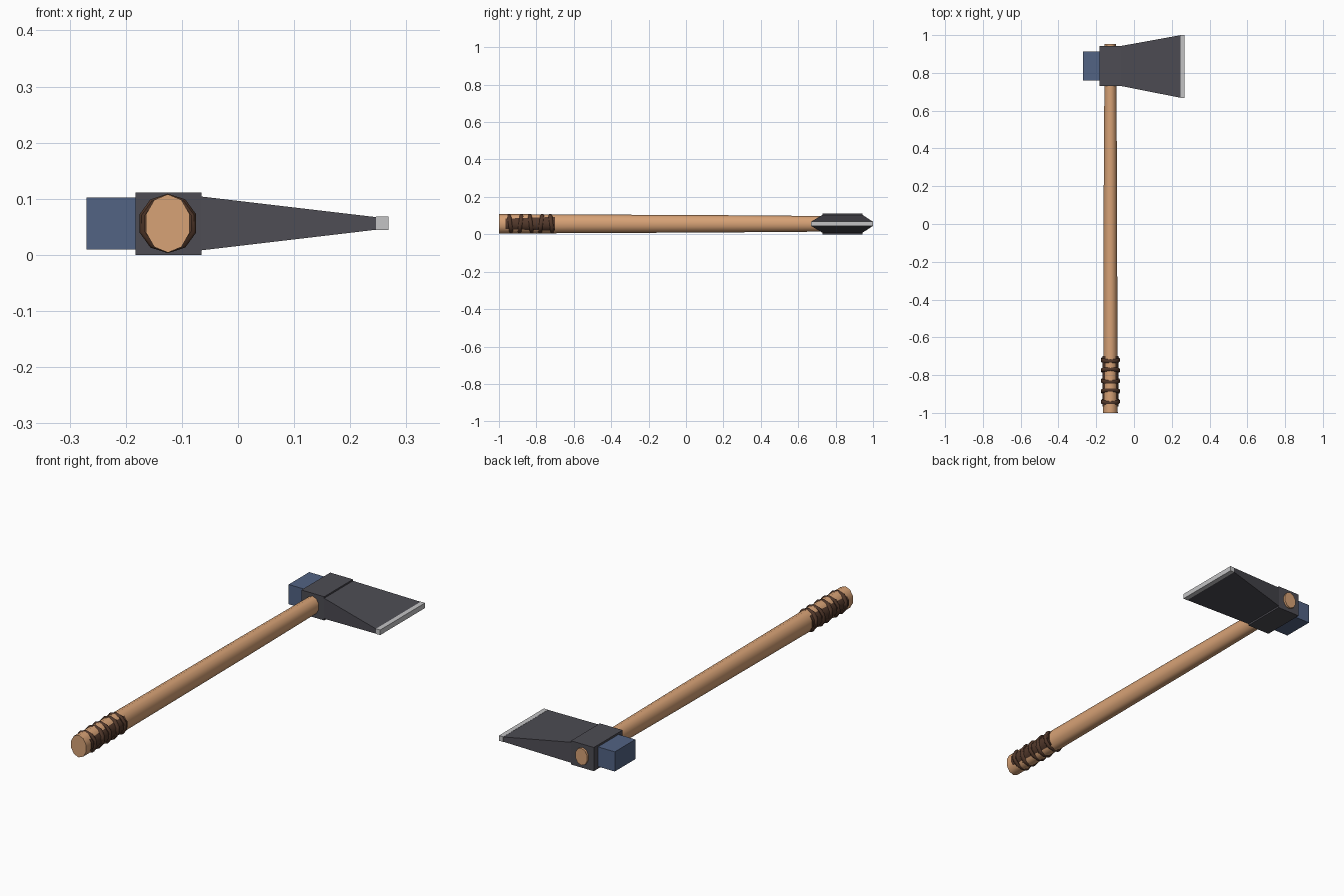
import bpy, bmesh, math
from mathutils import Vector

if "Cube" in bpy.data.objects:
    bpy.data.objects.remove(bpy.data.objects["Cube"])

CX, CZ = -0.125, 0.056   # handle axis


def material(name, rgb):
    m = bpy.data.materials.new(name)
    m.diffuse_color = (*rgb, 1)
    m.use_nodes = True
    m.node_tree.nodes["Principled BSDF"].inputs["Base Color"].default_value = m.diffuse_color
    return m


wood = material("light_wood", (0.68, 0.36, 0.18))
leather = material("dark_leather", (0.085, 0.040, 0.024))
steel = material("dark_steel", (0.075, 0.073, 0.088))
blue = material("blue_steel", (0.085, 0.125, 0.23))
bright = material("bright_edge", (0.55, 0.55, 0.56))


def make(name, bm, mat, smooth=None):
    bmesh.ops.recalc_face_normals(bm, faces=bm.faces[:])
    me = bpy.data.meshes.new(name)
    bm.to_mesh(me)
    bm.free()
    me.materials.append(mat)
    ob = bpy.data.objects.new(name, me)
    bpy.context.collection.objects.link(ob)
    if smooth is not None:
        bpy.ops.object.select_all(action='DESELECT')
        ob.select_set(True)
        bpy.context.view_layer.objects.active = ob
        bpy.ops.object.shade_smooth_by_angle(angle=math.radians(smooth))
    return ob


def tube(name, stations, mat, sides=10, smooth=50, slant=0.0):
    """Capped elliptical loft along y; stations are (y, rx, rz)."""
    bm = bmesh.new()
    rings = []
    for y, rx, rz in stations:
        ring = []
        for i in range(sides):
            a = math.pi / 2 + 2 * math.pi * i / sides
            ring.append(bm.verts.new((CX + rx * math.cos(a),
                                      y + slant * math.sin(a),
                                      CZ + rz * math.sin(a))))
        rings.append(ring)
    for r, s in zip(rings, rings[1:]):
        for i in range(sides):
            j = (i + 1) % sides
            bm.faces.new((r[i], r[j], s[j], s[i]))
    bm.faces.new(rings[0])
    bm.faces.new(rings[-1])
    return make(name, bm, mat, smooth)


def wedge(name, x0, x1, y0, y1, z0, z1, mat):
    """Block along x; y0/z0 are the ranges at x0, y1/z1 those at x1."""
    bm = bmesh.new()
    ends = []
    for x, (ya, yb), (za, zb) in ((x0, y0, z0), (x1, y1, z1)):
        ends.append([bm.verts.new(Vector(p)) for p in
                     ((x, ya, za), (x, yb, za), (x, yb, zb), (x, ya, zb))])
    a, b = ends
    for i in range(4):
        j = (i + 1) % 4
        bm.faces.new((a[i], a[j], b[j], b[i]))
    bm.faces.new(a)
    bm.faces.new(b)
    return make(name, bm, mat)


# Tapered oval handle running through the head
tube("handle", [(-1.0, 0.041, 0.052), (-0.6, 0.039, 0.050),
                (0.2, 0.037, 0.046), (0.953, 0.032, 0.040)], wood)

# Leather grip: round sleeve with slightly slanted bands
tube("grip_sleeve", [(-0.965, 0.0445, 0.0445), (-0.70, 0.0445, 0.0445)], leather)
for k in range(5):
    y = -0.94 + k * 0.055
    tube(f"grip_band_{k + 1}", [(y - 0.010, 0.049, 0.049), (y - 0.005, 0.053, 0.053),
                                (y + 0.005, 0.053, 0.053), (y + 0.010, 0.049, 0.049)],
         leather, slant=0.006 if k % 2 else -0.006)

# Axe head: eye block, poll, flared blade and bright cutting edge
EYE_Y, EDGE_Y = (0.73, 0.943), (0.668, 1.0)
wedge("head_block", -0.183, -0.065, EYE_Y, EYE_Y, (0.0, 0.111), (0.0, 0.111), steel)
wedge("poll", -0.27, -0.183, (0.76, 0.912), (0.76, 0.912), (0.010, 0.102), (0.010, 0.102), blue)
wedge("blade", -0.066, 0.248, EYE_Y, EDGE_Y, (0.008, 0.104), (0.045, 0.067), steel)
wedge("cutting_edge", 0.246, 0.268, EDGE_Y, EDGE_Y, (0.044, 0.068), (0.044, 0.068), bright)
